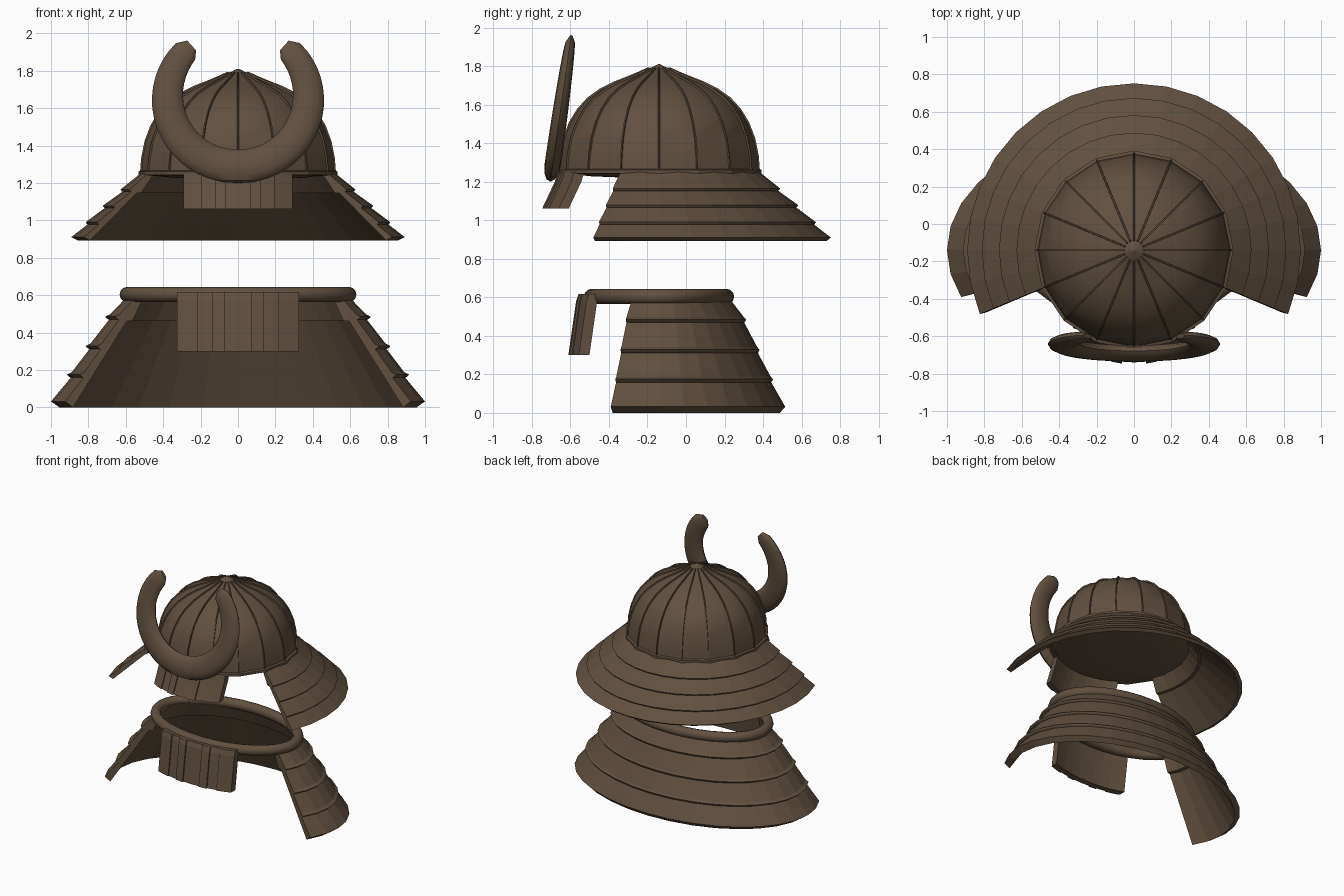
import bpy, bmesh, math

if "Cube" in bpy.data.objects:
    bpy.data.objects.remove(bpy.data.objects["Cube"])

CY = -0.14  # depth of the shared vertical axis

leather = bpy.data.materials.new("brown_leather")
leather.diffuse_color = (0.118, 0.08, 0.051, 1)
leather.use_nodes = True
leather.node_tree.nodes["Principled BSDF"].inputs["Base Color"].default_value = leather.diffuse_color


def finish(name, bm, angle=30):
    bmesh.ops.recalc_face_normals(bm, faces=bm.faces)
    mesh = bpy.data.meshes.new(name)
    bm.to_mesh(mesh)
    bm.free()
    mesh.materials.append(leather)
    ob = bpy.data.objects.new(name, mesh)
    bpy.context.collection.objects.link(ob)
    bpy.ops.object.select_all(action='DESELECT')
    ob.select_set(True)
    bpy.context.view_layer.objects.active = ob
    bpy.ops.object.shade_smooth_by_angle(angle=math.radians(angle))
    return ob


def skin(bm, rings, closed_path=False):
    """Join a list of closed point rings into a capped or looped tube."""
    vs = [[bm.verts.new(p) for p in r] for r in rings]
    n = len(vs[0])
    for i in range(len(vs) if closed_path else len(vs) - 1):
        a, b = vs[i], vs[(i + 1) % len(vs)]
        for j in range(n):
            k = (j + 1) % n
            bm.faces.new((a[j], a[k], b[k], b[j]))
    if not closed_path:
        bm.faces.new(vs[0])
        bm.faces.new(vs[-1])


def sweep(name, section, start, end, steps, angle=30):
    """Sweep a closed (rx, ry, z) section around the axis."""
    full = end - start >= 360
    bm = bmesh.new()
    rings = []
    for i in range(steps if full else steps + 1):
        a = math.radians(start + (end - start) * i / steps)
        rings.append([(rx * math.cos(a), CY + ry * math.sin(a), z)
                      for rx, ry, z in section])
    skin(bm, rings, closed_path=full)
    return finish(name, bm, angle)


def tiered(tips, lip_x, lip_y, drop, thick, hem):
    """Outer line with a flared lip under each tier, then a stepped inner line."""
    section = [tips[0]]
    for rx, ry, z in tips[1:-1]:
        section += [(rx - lip_x, ry - lip_y, z + drop * 0.8), (rx, ry, z),
                    (rx - lip_x * 0.4, ry - lip_y * 0.4, z - drop * 0.7),
                    (rx - lip_x * 0.8, ry - lip_y * 0.8, z - drop)]
    rx, ry, z = tips[-1]
    section += [(rx, ry, z), (rx - thick, ry - thick * 0.6, z - hem)]
    # the top tier hangs as a ledge inside the lower ones
    rx, ry, z = tips[1]
    for t in (0.9, 1.6):
        section.append((rx - lip_x - thick * t, ry - lip_y - thick * t * 0.7, z - drop * 1.5))
    rx, ry, z = tips[0]
    section.append((rx - thick, ry - thick * 0.7, z))
    return section


# Dome shell with a peaked crown
dome = [(0.517, 1.25), (0.511, 1.33), (0.493, 1.42), (0.461, 1.505), (0.418, 1.575),
        (0.365, 1.63), (0.298, 1.678), (0.225, 1.714), (0.16, 1.739), (0.1, 1.764),
        (0.05, 1.787)]
bm = bmesh.new()
under = [(0.15, 1.22), (0.35, 1.228), (0.5, 1.243)]
skin(bm, [[(r * math.cos(math.tau * i / 16), CY + r * math.sin(math.tau * i / 16), z)
           for i in range(16)] for r, z in under + dome + [(0.006, 1.81)]])
finish("helmet_dome", bm, 21)

# Fine raised ribs over the sixteen dome seams
bm = bmesh.new()
for i in range(16):
    a = math.tau * i / 16
    c, s = math.cos(a), math.sin(a)
    rings = []
    for r, z in dome:
        w, h = 0.006, 0.007
        up = 0.5 if r > 0.4 else 1.0
        rings.append([((r + o) * c - t * s, CY + (r + o) * s + t * c, z + o * up)
                      for o, t in ((-0.008, -w), (h, -w * 0.6), (h, w * 0.6), (-0.008, w))])
    skin(bm, rings)
finish("dome_ribs", bm)

# Rim band around the dome foot
sweep("dome_rim", [(0.50, 0.50, 1.24), (0.532, 0.532, 1.242), (0.532, 0.532, 1.262),
                   (0.50, 0.50, 1.272)], 0, 360, 16, 10)

# Upper neck guard, four round tiers open at the front
upper = [(r, r, z) for r, z in ((0.522, 1.25), (0.628, 1.165), (0.722, 1.078),
                                (0.814, 0.99), (0.892, 0.91))]
sweep("upper_neck_guard", tiered(upper, 0.012, 0.012, 0.012, 0.035, 0.017),
      -22.5, 202.5, 20, 5)

# Lower throat guard, four oval tiers open at the front
lower = [(0.585, 0.36, 0.6), (0.71, 0.452, 0.485), (0.815, 0.522, 0.328),
         (0.915, 0.592, 0.175), (1.0, 0.655, 0.032)]
sweep("lower_neck_guard", tiered(lower, 0.026, 0.012, 0.016, 0.045, 0.032),
      -22.5, 202.5, 20, 5)

# Rounded oval collar
collar = []
for i in range(12):
    a = math.tau * i / 12
    collar.append((0.593 + 0.04 * math.cos(a), 0.35 + 0.04 * math.cos(a),
                   0.604 + 0.04 * math.sin(a)))
sweep("collar_ring", collar, 0, 360, 32, 40)


def plate(name, half, rx, ry, levels, thick, cuts):
    """Curved front plate of vertical strips; levels are (forward, z)."""
    bm = bmesh.new()
    edges = [-half] + [c * half for c in cuts] + [half]
    for s, (x0, x1) in enumerate(zip(edges, edges[1:])):
        raised = 0.01 if s % 2 == 0 else 0.0
        rings = []
        for j in range(3):
            x = x0 + (x1 - x0) * j / 2
            y = CY - ry * math.sqrt(1 - (x / rx) ** 2)
            rings.append([(x, y - f - raised, z) for f, z in levels] +
                         [(x, y - f + thick, z) for f, z in reversed(levels)])
        skin(bm, rings)
    finish(name, bm, 10)


# Brow visor and throat plate
seams = (-0.66, -0.42, -0.22, 0.22, 0.42, 0.66)
plate("brow_visor", 0.292, 0.52, 0.52, [(0.0, 1.25), (0.015, 1.2), (0.08, 1.062)],
      0.042, seams)
plate("throat_plate", 0.327, 0.63, 0.39, [(0.02, 0.618), (0.033, 0.58), (0.073, 0.30)],
      0.045, seams)

# Crescent crest: a flattened tube with rounded tips, leaning back
bm = bmesh.new()
rings = []
STEPS, SIDES = 40, 12
for i in range(STEPS + 1):
    t = 2 * i / STEPS - 1
    u = abs(t)
    a = math.radians(-90 + 138 * t)
    tip = 1.0 if u < 0.94 else math.sqrt(max(0.3, 1 - ((u - 0.94) / 0.07) ** 2))
    w = (0.09 - 0.026 * u ** 3) * tip
    d = (0.043 - 0.018 * u ** 3) * tip
    ring = []
    for j in range(SIDES):
        b = math.tau * j / SIDES
        r = 0.37 + 0.008 * math.sin(math.pi * u) + w * math.cos(b)
        z = 1.66 + r * math.sin(a)
        ring.append((r * math.cos(a), -0.697 + (z - 1.25) * 0.142 + d * math.sin(b), z))
    rings.append(ring)
skin(bm, rings)
finish("crescent_crest", bm, 40)
